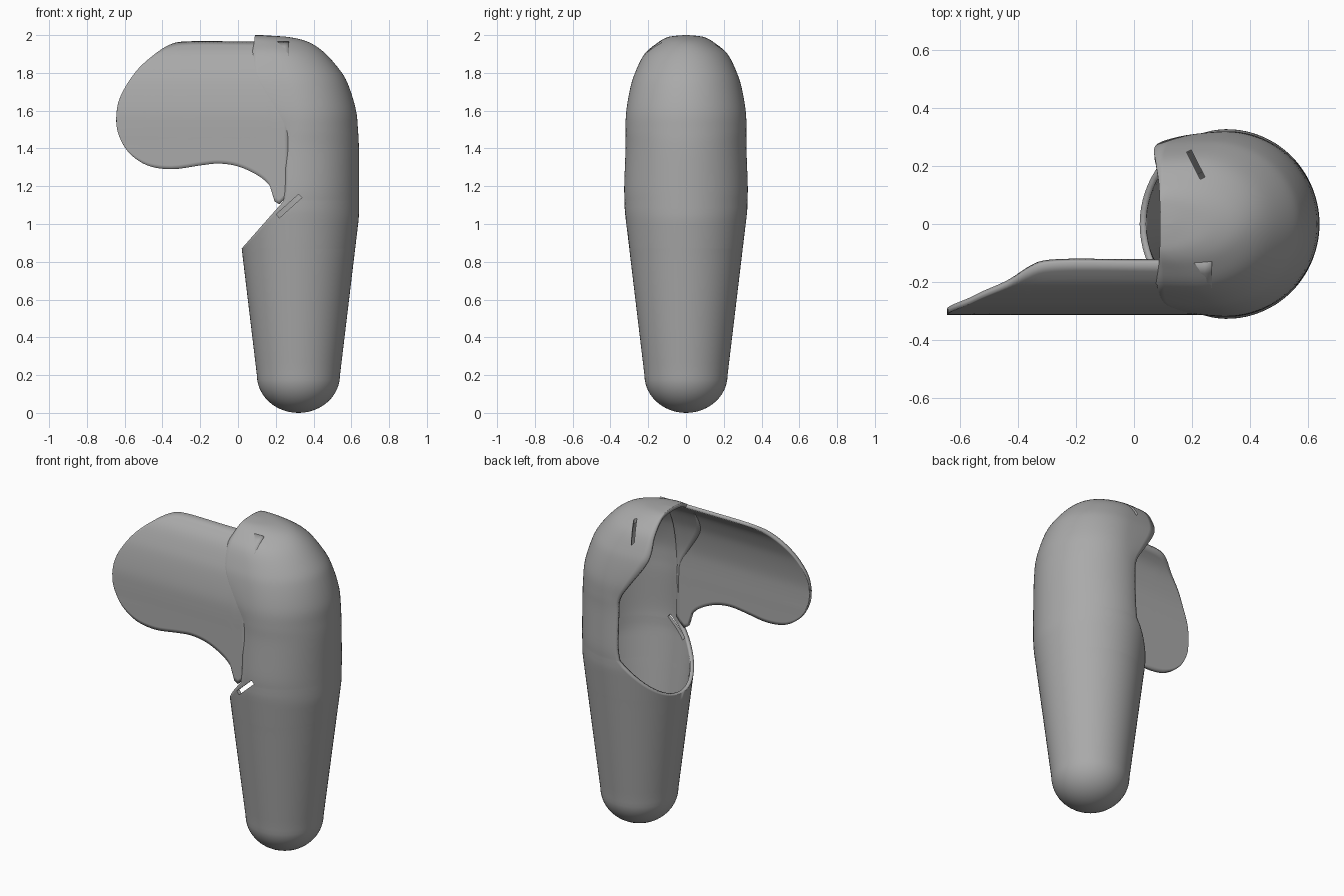
import bpy, bmesh, math
from mathutils import Vector

cube = bpy.data.objects.get("Cube")
if cube:
    bpy.data.objects.remove(cube, do_unlink=True)

leather = bpy.data.materials.new("grey_leather")
leather.use_nodes = True
leather.diffuse_color = (0.4, 0.4, 0.4, 1)
leather.node_tree.nodes["Principled BSDF"].inputs["Base Color"].default_value = (0.4, 0.4, 0.4, 1)


def catmull(keys, steps):
    """Smooth curve through the key tuples."""
    pts = [Vector(k) for k in keys]
    out = []
    for i in range(len(pts) - 1):
        a, b, c, d = pts[max(i - 1, 0)], pts[i], pts[i + 1], pts[min(i + 2, len(pts) - 1)]
        for k in range(steps):
            t = k / steps
            out.append(0.5 * (2 * b + (c - a) * t + (2 * a - 5 * b + 4 * c - d) * t**2
                              + (3 * b - a - 3 * c + d) * t**3))
    return out + [pts[-1]]


def lookup(curve, x, key=0, val=1):
    """Linear reading of a curve, sorted by its key column."""
    for p, q in zip(curve, curve[1:]):
        if p[key] <= x <= q[key]:
            return p[val] + (q[val] - p[val]) * (x - p[key]) / max(q[key] - p[key], 1e-6)
    return curve[0][val] if x < curve[0][key] else curve[-1][val]


def sheet(name, rows, thickness, cutters):
    """Grid of points made into a thick, smooth shell with slots."""
    bm = bmesh.new()
    grid = [[bm.verts.new(p) for p in row] for row in rows]
    for lo, hi in zip(grid, grid[1:]):
        for j in range(len(lo) - 1):
            bm.faces.new((lo[j], lo[j + 1], hi[j + 1], hi[j]))
    bmesh.ops.remove_doubles(bm, verts=bm.verts, dist=0.0005)
    mesh = bpy.data.meshes.new(name)
    bm.to_mesh(mesh)
    bm.free()
    mesh.materials.append(leather)
    obj = bpy.data.objects.new(name, mesh)
    bpy.context.collection.objects.link(obj)
    solid = obj.modifiers.new("thickness", 'SOLIDIFY')
    solid.thickness, solid.offset = thickness, -1
    for c in cutters:
        cut = obj.modifiers.new("slot", 'BOOLEAN')
        cut.operation, cut.solver, cut.object = 'DIFFERENCE', 'EXACT', c
    bpy.ops.object.select_all(action='DESELECT')
    obj.select_set(True)
    bpy.context.view_layer.objects.active = obj
    bpy.ops.object.shade_smooth_by_angle(angle=math.radians(40))
    return obj


def slot_cutter(name, location, size, rotation):
    bpy.ops.mesh.primitive_cube_add(size=1, location=location, rotation=rotation)
    obj = bpy.context.object
    obj.name, obj.scale = name, size
    obj.hide_render = True
    obj.display_type = 'WIRE'
    obj.hide_set(True)
    return obj


cutters = [
    slot_cutter("front_slot_cutter", (0.27, -0.32, 1.095), (0.16, 0.16, 0.025), (0, -math.radians(42), 0)),
    slot_cutter("top_slot_cutter", (0.213, 0.205, 1.92), (0.018, 0.105, 0.3), (0, 0, math.radians(27))),
]

# Hood sections: height, mouth edge x, centre x, outer x, half width
hood = catmull([
    (1.12, 0.24, 0.32, 0.64, 0.325), (1.2, 0.25, 0.32, 0.64, 0.327), (1.4, 0.25, 0.32, 0.64, 0.32),
    (1.5, 0.24, 0.32, 0.635, 0.32), (1.6, 0.18, 0.31, 0.625, 0.316), (1.72, 0.1, 0.28, 0.59, 0.295),
    (1.8, 0.07, 0.25, 0.55, 0.27), (1.9, 0.075, 0.2, 0.465, 0.22), (1.96, 0.085, 0.15, 0.38, 0.15),
    (1.988, 0.088, 0.11, 0.28, 0.1), (1.997, 0.09, 0.1, 0.17, 0.05), (2.0, 0.09, 0.095, 0.12, 0.0)], 5)

COLS = 64
CX, TIP, LIP = 0.32, 0.87, 1.12
OPEN = math.acos(-0.08 / 0.325)


def section(z, cx, left, right, width, spread):
    row = []
    for j in range(COLS + 1):
        t = spread * (2 * j / COLS - 1)
        c = math.cos(t)
        row.append((cx + (right if c > 0 else left) * c, width * math.sin(t), z))
    return row


def tube_radius(z):
    return min(0.22 + 0.12 * (z - 0.2), 0.325)


# Rounded toe
rows = []
for k in range(13):
    a = math.pi / 2 * k / 12
    r = 0.22 * math.sin(a)
    rows.append(section(0.2 - 0.2 * math.cos(a), CX, r, r, r, math.pi))
# Tapered tube
for k in range(1, 11):
    z = 0.2 + (TIP - 0.2) * k / 10
    r = tube_radius(z)
    rows.append(section(z, CX, r, r, r, math.pi))
# Slanted mouth
start = CX - tube_radius(TIP)
for k in range(1, 14):
    f = (k / 14) ** 2
    z = TIP + (LIP - TIP) * f
    r = tube_radius(z)
    edge = start + (0.24 - start) * f
    rows.append(section(z, CX, r, min(r, 0.32), r, math.acos((edge - CX) / r)))
# Open hood
for z, edge, cx, outer, width in hood:
    rows.append(section(z, cx, (cx - edge) / -math.cos(OPEN), outer - cx, width, OPEN))
sheet("holster_shell", rows, 0.022, cutters)

# Side flap outline: x against lower and upper edge height
lower = catmull([(-0.645, 1.56), (-0.635, 1.48), (-0.58, 1.38), (-0.48, 1.31), (-0.35, 1.29), (-0.2, 1.31),
                 (-0.1, 1.32), (0.0, 1.305), (0.1, 1.26), (0.17, 1.2), (0.205, 1.1), (0.27, 1.16)], 4)
upper = catmull([(-0.645, 1.56), (-0.635, 1.64), (-0.6, 1.72), (-0.53, 1.82), (-0.44, 1.9), (-0.36, 1.95),
                 (-0.27, 1.967), (0.0, 1.967), (0.27, 1.967)], 4)
xs = [-0.645 + 0.915 * (k / 60) ** 1.7 for k in range(61)]
spans = [(x, lookup(lower, x), lookup(upper, x)) for x in xs]
rows = []
for i in range(33):
    row = []
    for x, lo, hi in spans:
        z = lo + (hi - lo) * i / 32
        row.append((x, -min(lookup(hood, z, 0, 4) - 0.006, 0.314), z))
    rows.append(row)
sheet("side_flap", rows, 0.022, cutters)
